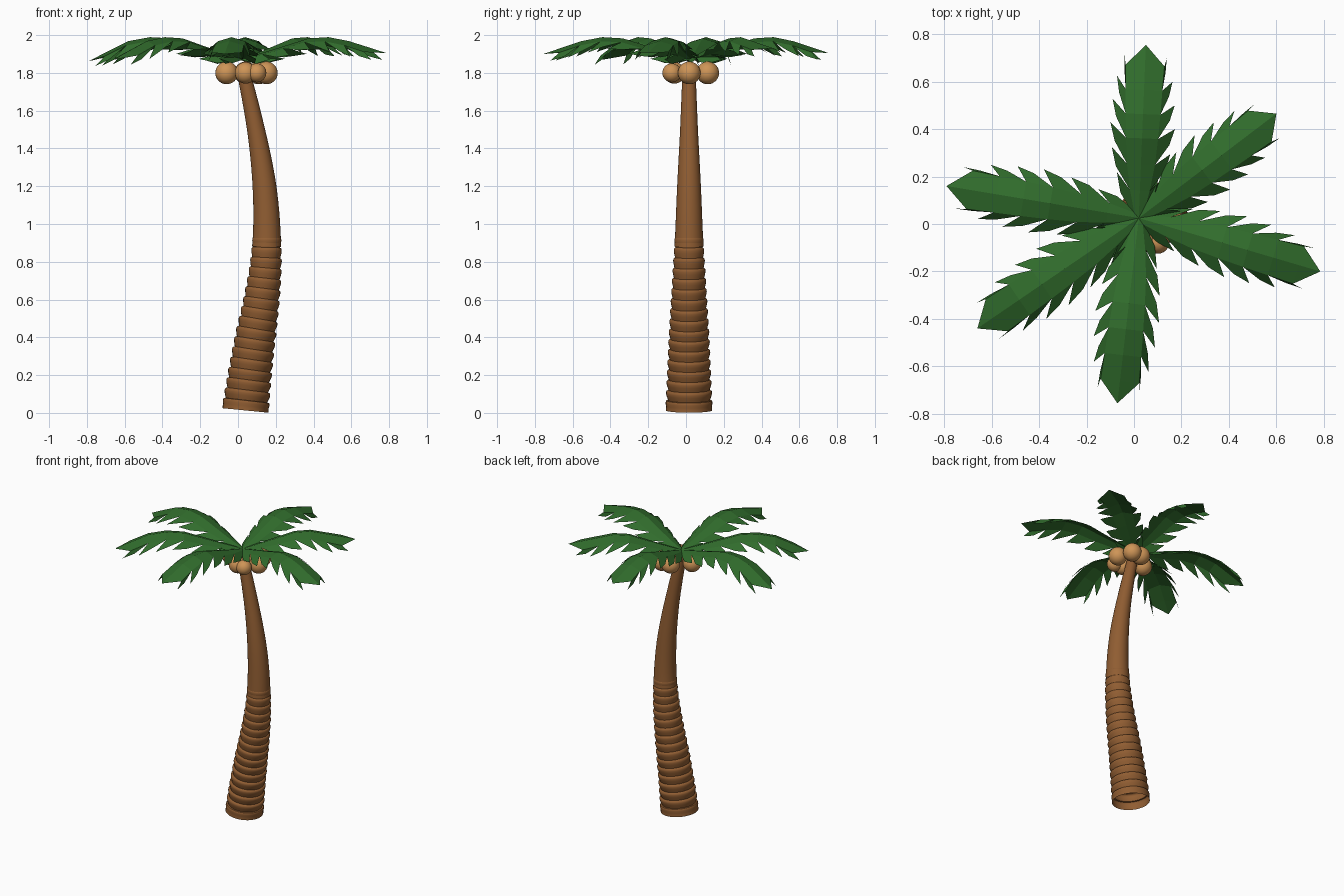
import bpy, math
from mathutils import Vector

if "Cube" in bpy.data.objects:
    bpy.data.objects.remove(bpy.data.objects["Cube"])


def material(name, rgb):
    m = bpy.data.materials.new(name)
    m.diffuse_color = (*rgb, 1)
    m.use_nodes = True
    m.node_tree.nodes["Principled BSDF"].inputs["Base Color"].default_value = m.diffuse_color
    return m


BARK = material("bark", (0.28, 0.11, 0.032))
SHELL = material("shell", (0.62, 0.30, 0.095))
LEAF = material("leaf", (0.03, 0.15, 0.025))


def add_mesh(name, verts, faces, mat, smooth=None):
    me = bpy.data.meshes.new(name)
    me.from_pydata(verts, [], faces)
    me.materials.append(mat)
    ob = bpy.data.objects.new(name, me)
    bpy.context.collection.objects.link(ob)
    if smooth:
        bpy.ops.object.select_all(action='DESELECT')
        ob.select_set(True)
        bpy.context.view_layer.objects.active = ob
        bpy.ops.object.shade_smooth_by_angle(angle=math.radians(smooth))
    return ob


def lerp(table, t):
    for (a, u), (b, v) in zip(table, table[1:]):
        if t <= b:
            return u + (v - u) * (t - a) / (b - a)
    return table[-1][1]


# Curved trunk axis: x offset at every 0.2 of height
AXIS = [0.025, 0.038, 0.062, 0.092, 0.125, 0.148, 0.152, 0.14, 0.113, 0.075, 0.03, -0.02, -0.07]
RADIUS = [(0, 0.123), (0.4, 0.106), (0.93, 0.074), (1.2, 0.063), (1.5, 0.047), (1.9, 0.031)]


def axis(z):
    i = min(int(z / 0.2), 9)
    u = z / 0.2 - i
    a, b, c, d = AXIS[i:i + 4]
    x = 0.5 * (2 * b + (c - a) * u + (2 * a - 5 * b + 4 * c - d) * u * u
               + (3 * b - a - 3 * c + d) * u ** 3)
    return Vector((x, 0.016, z))


def sweep(name, profile, sides=32):
    verts, faces = [], []
    for z, r in profile:
        tan = (axis(z + 0.01) - axis(max(z - 0.01, 0))).normalized()
        side = Vector((tan.z, 0, -tan.x))
        for k in range(sides):
            a = 2 * math.pi * k / sides
            verts.append(axis(z) + side * r * math.cos(a) + Vector((0, r * math.sin(a), 0)))
    for j in range(len(profile) - 1):
        for k in range(sides):
            n = (k + 1) % sides
            faces.append((j * sides + k, j * sides + n, (j + 1) * sides + n, (j + 1) * sides + k))
    return add_mesh(name, verts, faces, BARK, 50)


# Smooth upper trunk
sweep("upper_trunk", [(z, lerp(RADIUS, z)) for z in [0.88 + 0.06 * i for i in range(17)]])

# Ringed lower trunk: overlapping bark collars, open at the bottom
profile = []
N, Z0, Z1 = 17, 0.013, 0.93
step = (Z1 - Z0) / N
for i in range(N):
    for f, k in ((0, 0.92), (0.2, 0.955), (0.45, 1.0), (0.7, 1.03), (0.88, 1.02), (0.97, 0.97)):
        z = Z0 + (i + f) * step
        profile.append((z, lerp(RADIUS, z) * (k if i else max(k, 1.0))))
profile.append((Z1, lerp(RADIUS, Z1) * 0.95))
sweep("ringed_trunk", profile)

# Coconuts
for i, (x, y, r) in enumerate([(0.15, 0.017, 0.06), (-0.06, 0.017, 0.06), (0.04, 0.115, 0.06),
                               (0.10, -0.075, 0.05), (0.11, 0.115, 0.06), (0.04, -0.062, 0.057)]):
    bpy.ops.mesh.primitive_uv_sphere_add(segments=24, ring_count=16, radius=r, location=(x, y, 1.80))
    ob = bpy.context.object
    ob.name = f"coconut_{i + 1}"
    ob.data.materials.append(SHELL)
    bpy.ops.object.shade_smooth()

# Fronds: folded blade with swept barbs on both sides
ROWS = [0.0, 0.16, 0.31, 0.46, 0.60, 0.74, 0.88]
BLADE = [(0, 0.015), (0.24, 0.055), (0.5, 0.07), (0.88, 0.082)]
BARB = [(0, 0.05), (0.2, 0.085), (0.32, 0.115), (0.5, 0.138), (0.7, 0.13), (0.85, 0.112), (0.95, 0.085)]
ROOT = Vector((0.02, 0.025, 0))


def frond(name, tx, ty, tip_z):
    flat = Vector((tx, ty, 0)) - ROOT
    length = flat.length
    along = flat.normalized()
    across = Vector((-along.y, along.x, 0))
    rise = [(0, 1.875), (0.25, 1.93), (0.42, 1.975), (0.54, 1.998), (0.75, 1.967), (1, tip_z)]

    def point(t, off, drop):
        p = ROOT + along * t * length + across * off
        p.z = lerp(rise, t) - drop
        return p

    verts, faces = [], []

    def face(side, *pts):
        faces.append(tuple(range(len(verts), len(verts) + len(pts))))
        verts.extend(pts if side < 0 else pts[::-1])

    for s in (1, -1):
        edge = [point(t, s * lerp(BLADE, t), 0.3 * lerp(BLADE, t)) for t in ROWS]
        ridge = [point(t, 0, 0) for t in ROWS]
        for i in range(len(ROWS) - 1):
            face(s, ridge[i], ridge[i + 1], edge[i + 1], edge[i])
            # barb: tip reaches past the start of the next one
            t = min(ROWS[i + 1] + (0.10 if s > 0 else 0.07) * (1 - 0.4 * ROWS[i]), 0.94)
            w = lerp(BARB, t)
            mid = ROWS[i] * 0.45 + t * 0.55
            face(s, edge[i], edge[i + 1], point(t, s * w, 0.07 * min(1, w / 0.12)),
                 point(mid, s * (0.3 * lerp(BLADE, mid) + 0.7 * w), 0.055))
        face(s, ridge[-1], point(1, 0, 0), edge[-1])
    add_mesh(name, verts, faces, LEAF)


for i, tip in enumerate([(0.05, 0.755, 1.905), (0.60, 0.465, 1.93), (0.785, -0.20, 1.905),
                         (-0.07, -0.755, 1.90), (-0.66, -0.44, 1.87), (-0.79, 0.16, 1.862)]):
    frond(f"frond_{i + 1}", *tip)
